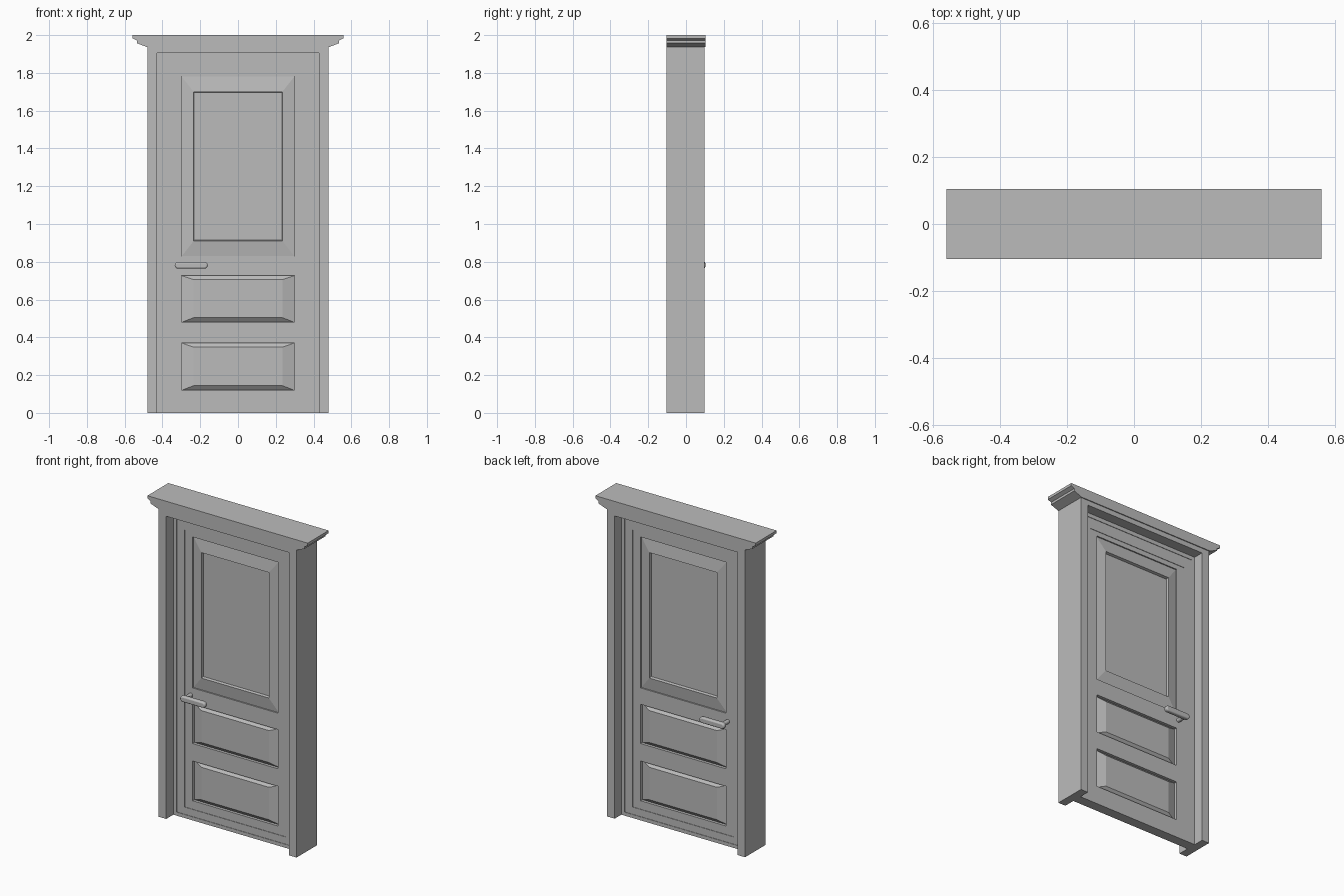
import bpy, bmesh, math

if "Cube" in bpy.data.objects:
    bpy.data.objects.remove(bpy.data.objects["Cube"])

grey = bpy.data.materials.new("painted grey")
grey.diffuse_color = (0.5, 0.5, 0.5, 1)
grey.use_nodes = True
grey.node_tree.nodes["Principled BSDF"].inputs["Base Color"].default_value = grey.diffuse_color


def finish(bm, name):
    bmesh.ops.remove_doubles(bm, verts=bm.verts, dist=1e-5)
    bmesh.ops.recalc_face_normals(bm, faces=bm.faces)
    me = bpy.data.meshes.new(name)
    bm.to_mesh(me)
    bm.free()
    ob = bpy.data.objects.new(name, me)
    bpy.context.collection.objects.link(ob)
    me.materials.append(grey)
    return ob


def prism(name, outline, y0, y1):
    """Extrude an x-z outline along y."""
    bm = bmesh.new()
    face = bm.faces.new([bm.verts.new((x, y0, z)) for x, z in outline])
    out = bmesh.ops.extrude_face_region(bm, geom=[face])
    for v in out["geom"]:
        if isinstance(v, bmesh.types.BMVert):
            v.co.y = y1
    return finish(bm, name)


def rings(bm, loops, cap):
    """Nested rectangles (half width, bottom, top, y) joined by quads."""
    prev = None
    for w, z0, z1, y in loops:
        cur = [bm.verts.new(p) for p in
               ((-w, y, z0), (w, y, z0), (w, y, z1), (-w, y, z1))]
        if prev:
            for i in range(4):
                j = (i + 1) % 4
                bm.faces.new((prev[i], prev[j], cur[j], cur[i]))
        prev = cur
    if cap:
        bm.faces.new(prev)


# Door surround: two jambs and a head
prism("door_frame",
      [(-.48, 0), (-.428, 0), (-.428, 1.905), (.428, 1.905), (.428, 0),
       (.48, 0), (.48, 1.936), (-.48, 1.936)], -.103, .098)

# Stepped cornice on top
half = [(.48, 1.936), (.535, 1.957), (.535, 1.972), (.558, 1.983), (.558, 2.0)]
prism("cornice", half + [(-x, z) for x, z in reversed(half)], -.104, .104)

# Door leaf: stepped border, flat field and three panels on both sides
F = .026
bm = bmesh.new()
zs = [.067, .12, .37, .48, .727, .83, 1.78, 1.81]
xs = [-.352, -.298, .298, .352]
for s in (-1, 1):
    rings(bm, [(.428, 0, 1.905, 0), (.428, 0, 1.905, s * (F + .006)),
               (.405, .022, 1.88, s * (F + .006)), (.405, .022, 1.88, s * (F + .003)),
               (.352, .067, 1.81, s * (F + .003)), (.352, .067, 1.81, s * F)], False)
    # flat field, leaving the panel openings free
    for i in range(3):
        for k in range(7):
            if i == 1 and k in (1, 3, 5):
                continue
            bm.faces.new([bm.verts.new((x, s * F, z)) for x, z in
                          ((xs[i], zs[k]), (xs[i + 1], zs[k]),
                           (xs[i + 1], zs[k + 1]), (xs[i], zs[k + 1]))])
    # lower fielded panels
    for z0, z1 in ((.12, .37), (.48, .727)):
        rings(bm, [(.298, z0, z1, s * F), (.298, z0, z1, s * (F - .018)),
                   (.235, z0 + .024, z1 - .022, s * (F + .002))], True)
    # tall upper panel with a wide moulding
    rings(bm, [(.298, .83, 1.78, s * F), (.298, .83, 1.78, s * (F - .008)),
               (.235, .91, 1.70, s * (F + .003)),
               (.232, .914, 1.696, s * (F - .014))], True)
finish(bm, "door_leaf")

# Lever handles with spindles, front and back
R, Z = .018, .782
pill = []
for cx, a0 in ((-.178, -90), (-.317, 90)):
    for i in range(9):
        a = math.radians(a0 + i * 22.5)
        pill.append((cx + R * math.cos(a), Z + R * math.sin(a)))
circle = [(-.31 + .013 * math.cos(i * math.pi / 8),
           Z + .013 * math.sin(i * math.pi / 8)) for i in range(16)]
for s, side in ((-1, "front"), (1, "back")):
    lever = prism(side + "_lever", pill, s * .074, s * .102)
    bev = lever.modifiers.new("round", "BEVEL")
    bev.width, bev.segments = .008, 3
    spindle = prism(side + "_spindle", circle, s * .02, s * .08)
    for ob in (lever, spindle):
        bpy.ops.object.select_all(action="DESELECT")
        ob.select_set(True)
        bpy.context.view_layer.objects.active = ob
        bpy.ops.object.shade_smooth_by_angle(angle=math.radians(40))
